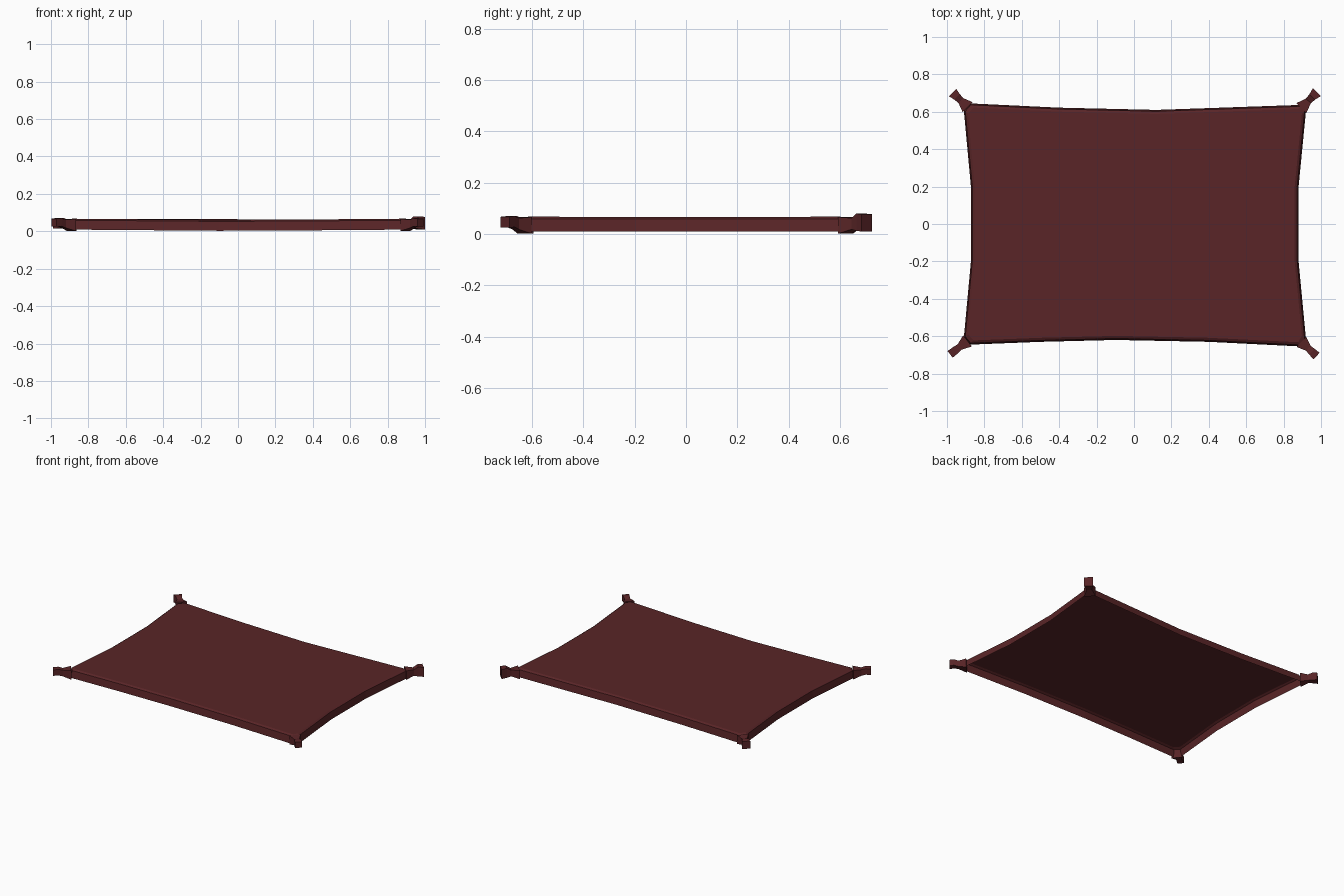
import bpy, bmesh
from mathutils import Vector

if "Cube" in bpy.data.objects:
    bpy.data.objects.remove(bpy.data.objects["Cube"])

mat = bpy.data.materials.new("dark_red_cloth")
mat.diffuse_color = (0.1, 0.018, 0.02, 1)
mat.use_nodes = True
mat.node_tree.nodes["Principled BSDF"].inputs["Base Color"].default_value = mat.diffuse_color


def loft(name, rings, cap_start=False, cap_end=True):
    """Skin a list of closed rings, optionally capping the ends."""
    bm = bmesh.new()
    vs = [[bm.verts.new(p) for p in r] for r in rings]
    n = len(rings[0])
    for a, b in zip(vs, vs[1:]):
        for i in range(n):
            j = (i + 1) % n
            bm.faces.new((a[i], a[j], b[j], b[i]))
    if cap_start:
        bm.faces.new(vs[0][::-1])
    if cap_end:
        bm.faces.new(vs[-1])
    if cap_start and cap_end:
        bmesh.ops.recalc_face_normals(bm, faces=bm.faces)
    me = bpy.data.meshes.new(name)
    bm.to_mesh(me)
    bm.free()
    me.materials.append(mat)
    ob = bpy.data.objects.new(name, me)
    bpy.context.collection.objects.link(ob)
    return ob


# stretched sheet with a turned-down hem, open underneath
outline = [(-0.91, -0.61), (-0.88, -0.645), (-0.5, -0.63), (-0.1, -0.62), (0.4, -0.63),
           (0.9, -0.655), (0.92, -0.62), (0.88, -0.2), (0.88, 0.2), (0.92, 0.61),
           (0.9, 0.637), (0.12, 0.61), (-0.4, 0.622), (-0.88, 0.645), (-0.91, 0.61),
           (-0.872, 0.2), (-0.872, -0.2)]


def hem_ring(inset, z):
    return [(x * (1 - inset / 0.9), y * (1 - inset / 0.63), z + 0.008 * abs(x))
            for x, y in outline]


loft("sheet", [hem_ring(0, 0.002), hem_ring(0.008, 0.052), hem_ring(0.022, 0.060)])

# gathered corner tabs: (root, tip, tip width, tip bottom z, tip top z)
tabs = {
    "back_right": ((0.895, 0.62), (0.978, 0.705), 0.06, 0.01, 0.08),
    "back_left": ((-0.89, 0.625), (-0.97, 0.703), 0.056, 0.015, 0.072),
    "front_left": ((-0.89, -0.625), (-0.983, -0.697), 0.045, 0.025, 0.07),
    "front_right": ((0.895, -0.63), (0.976, -0.706), 0.048, 0.025, 0.07),
}
for name, (root, tip, width, z0, z1) in tabs.items():
    root, tip = Vector(root), Vector(tip)
    d = (tip - root).normalized()
    side = Vector((-d.y, d.x))
    rings = []
    for t, w, lo, hi in ((0, 0.075, 0.002, 0.066), (0.45, 0.036, 0.018, 0.062),
                         (0.7, 0.042, z0 + 0.002, z1), (1, width, z0, z1 - 0.003)):
        c = root.lerp(tip, t)
        a, b = c + side * w / 2, c - side * w / 2
        rings.append([(a.x, a.y, lo), (b.x, b.y, lo), (b.x, b.y, hi), (a.x, a.y, hi)])
    loft("corner_tab_" + name, rings, cap_start=True)
